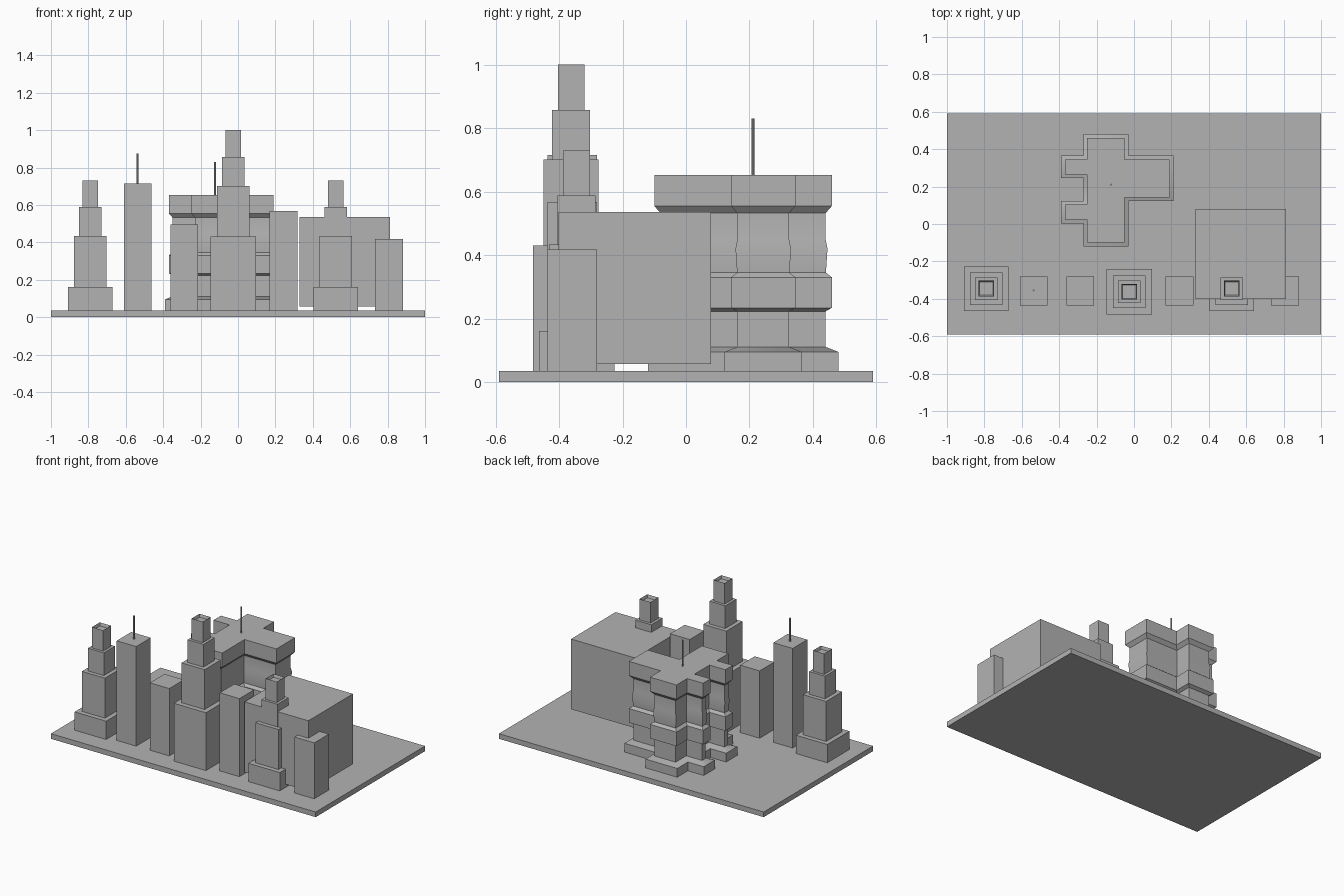
import bpy, bmesh
from mathutils import Vector

cube = bpy.data.objects.get("Cube")
if cube:
    bpy.data.objects.remove(cube, do_unlink=True)

grey = bpy.data.materials.new("concrete grey")
grey.use_nodes = True
GREY = (0.45, 0.45, 0.45, 1)
grey.diffuse_color = GREY
grey.node_tree.nodes["Principled BSDF"].inputs["Base Color"].default_value = GREY

GROUND = 0.035


def finish(bm, name):
    bmesh.ops.recalc_face_normals(bm, faces=bm.faces)
    mesh = bpy.data.meshes.new(name)
    bm.to_mesh(mesh)
    bm.free()
    mesh.materials.append(grey)
    obj = bpy.data.objects.new(name, mesh)
    bpy.context.collection.objects.link(obj)
    return obj


def add_box(bm, x0, x1, y0, y1, z0, z1):
    verts = bmesh.ops.create_cube(bm, size=1)["verts"]
    for v in verts:
        v.co = Vector(((x0 + x1) / 2 + v.co.x * (x1 - x0),
                       (y0 + y1) / 2 + v.co.y * (y1 - y0),
                       (z0 + z1) / 2 + v.co.z * (z1 - z0)))
    return verts


def box(name, *bounds):
    bm = bmesh.new()
    add_box(bm, *bounds)
    return finish(bm, name)


def stepped_tower(name, x, y, tiers):
    """Stacked square tiers (half width, top height) with a sunken roof."""
    bm = bmesh.new()
    z = GROUND
    for half, top in tiers:
        verts = add_box(bm, x - half, x + half, y - half, y + half, z, top)
        z = top
    roof = [f for f in verts[0].link_faces[:] + verts[-1].link_faces[:]
            if f.calc_center_median().z > top - 0.001][:1]
    bmesh.ops.inset_region(bm, faces=roof, thickness=0.009)
    for v in roof[0].verts:
        v.co.z -= 0.02
    return finish(bm, name)


def antenna(name, x, y, z0, z1):
    bpy.ops.mesh.primitive_cylinder_add(vertices=8, radius=0.005, depth=z1 - z0,
                                        location=(x, y, (z0 + z1) / 2))
    bpy.context.object.name = name
    bpy.context.object.data.materials.append(grey)


def offset_outline(points, amount):
    """Move every wall of a counter-clockwise right-angled outline outward."""
    result = []
    for i, p in enumerate(points):
        a = (p - points[i - 1]).normalized()
        b = (points[(i + 1) % len(points)] - p).normalized()
        result.append(p + amount * Vector((a.y + b.y, -a.x - b.x)))
    return result


# Ground slab and plain blocks
box("ground_slab", -1, 1, -0.59, 0.59, 0, GROUND)
box("large_block", 0.33, 0.813, -0.402, 0.079, 0.057, 0.536)
for name, x0, x1, top in (("mast_tower", -0.61, -0.463, 0.715),
                          ("left_block", -0.36, -0.213, 0.495),
                          ("middle_block", 0.168, 0.317, 0.568),
                          ("right_block", 0.733, 0.882, 0.417)):
    box(name, x0, x1, -0.437, -0.28, GROUND, top)
antenna("mast_tower_antenna", -0.537, -0.355, 0.715, 0.875)

# Stepped towers
small = ((0.119, 0.16), (0.087, 0.433), (0.06, 0.588), (0.042, 0.73))
stepped_tower("left_stepped_tower", -0.79, -0.345, small)
stepped_tower("right_stepped_tower", 0.522, -0.345, small)
stepped_tower("tall_stepped_tower", -0.025, -0.362,
              ((0.121, 0.43), (0.087, 0.702), (0.06, 0.857), (0.042, 1.0)))

# Tower with a branching floor plan and a banded wall profile
plan = [Vector(p) for p in (
    (-0.25, -0.1), (-0.05, -0.1), (-0.05, 0.142), (0.19, 0.142), (0.19, 0.345),
    (-0.05, 0.345), (-0.05, 0.46), (-0.25, 0.46), (-0.25, 0.345), (-0.37, 0.345),
    (-0.37, 0.265), (-0.25, 0.265), (-0.25, 0.104), (-0.37, 0.104),
    (-0.37, 0.024), (-0.25, 0.024))]
profile = ((GROUND, 0.02), (0.095, 0.02), (0.111, -0.021), (0.222, -0.021),
           (0.234, 0), (0.33, 0), (0.345, -0.019), (0.42, -0.014),
           (0.45, -0.02), (0.532, -0.02), (0.555, 0), (0.652, 0))
bm = bmesh.new()
rings = [[bm.verts.new((p.x, p.y, z)) for p in offset_outline(plan, amount)]
         for z, amount in profile]
for low, high in zip(rings, rings[1:]):
    for i in range(len(plan)):
        bm.faces.new((low[i - 1], low[i], high[i], high[i - 1]))
bm.faces.new(rings[0][::-1])
bm.faces.new(rings[-1])
tower = finish(bm, "branching_tower")
bpy.ops.object.select_all(action="DESELECT")
tower.select_set(True)
bpy.context.view_layer.objects.active = tower
bpy.ops.object.shade_smooth_by_angle()
antenna("branching_tower_antenna", -0.122, 0.211, 0.652, 0.83)
